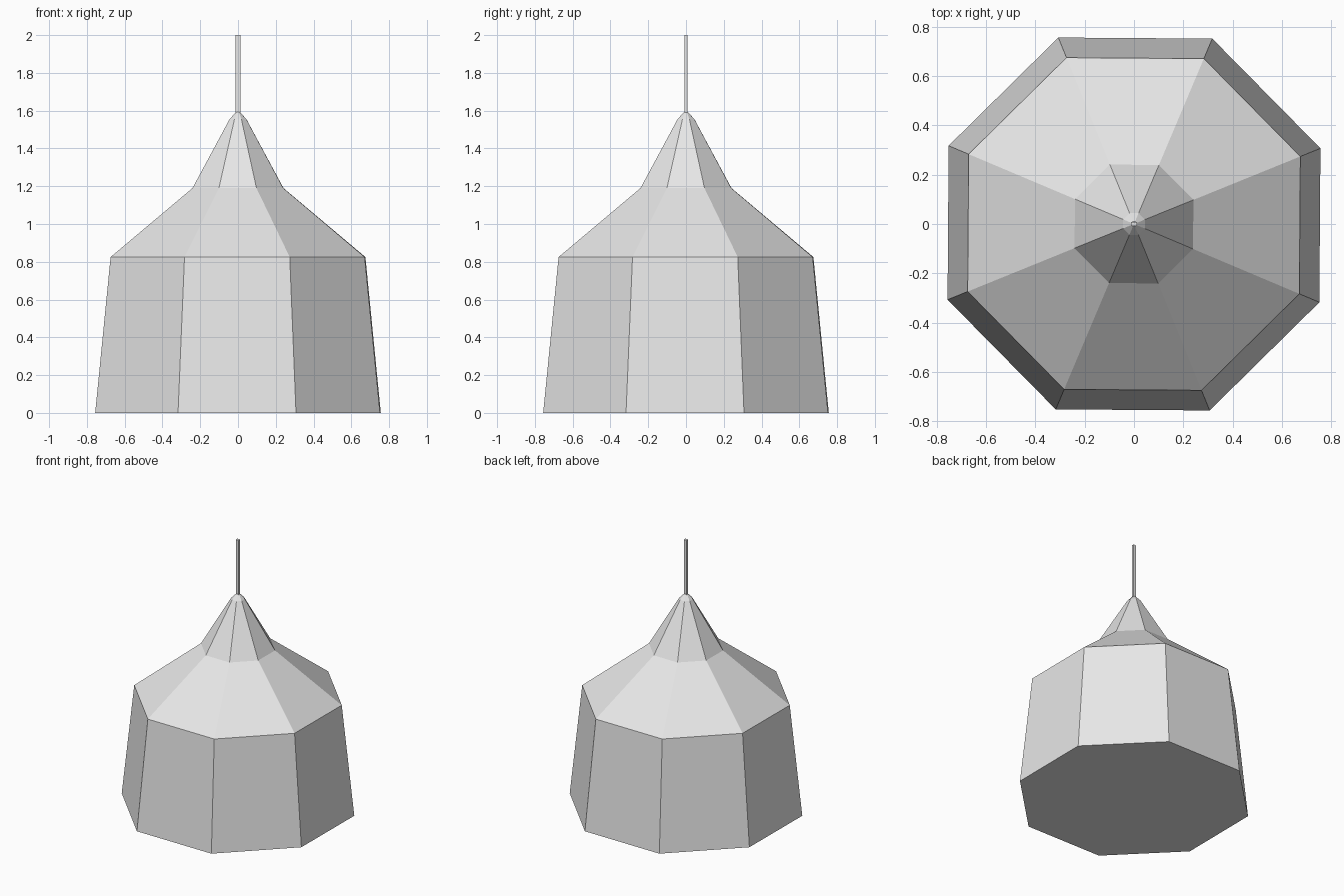
import bpy
import bmesh
from math import cos, sin, pi, radians

if "Cube" in bpy.data.objects:
    bpy.data.objects.remove(bpy.data.objects["Cube"], do_unlink=True)

# One plain grey for the whole model
grey = bpy.data.materials.new("light_grey")
grey.use_nodes = True
colour = (0.8, 0.8, 0.8, 1)
grey.diffuse_color = colour
grey.node_tree.nodes["Principled BSDF"].inputs["Base Color"].default_value = colour


def lathe(name, profile, sides, turn, squash=1.0):
    """Closed flat-shaded solid made of stacked rings (radius, height)."""
    bm = bmesh.new()
    rings = []
    for r, z in profile:
        angles = [turn + 2 * pi * i / sides for i in range(sides)]
        rings.append([bm.verts.new((r * cos(a), r * sin(a) * squash, z)) for a in angles])
    for low, high in zip(rings, rings[1:]):
        for i in range(sides):
            j = (i + 1) % sides
            bm.faces.new((low[i], low[j], high[j], high[i]))
    bm.faces.new(rings[0][::-1])
    bm.faces.new(rings[-1])
    mesh = bpy.data.meshes.new(name)
    bm.to_mesh(mesh)
    bm.free()
    mesh.materials.append(grey)
    obj = bpy.data.objects.new(name, mesh)
    bpy.context.collection.objects.link(obj)
    return obj


# Eight-sided tent: tapering wall, shallow roof, steep peak, small blunt cap
tent_profile = [(0.816, 0), (0.728, 0.825), (0.26, 1.19), (0.048, 1.555), (0.012, 1.592)]
lathe("tent_body", tent_profile, 8, radians(22.1))

# Thin pole rising from the peak
lathe("top_pole", [(0.017, 1.57), (0.017, 2.0)], 4, pi / 4, 0.75)
